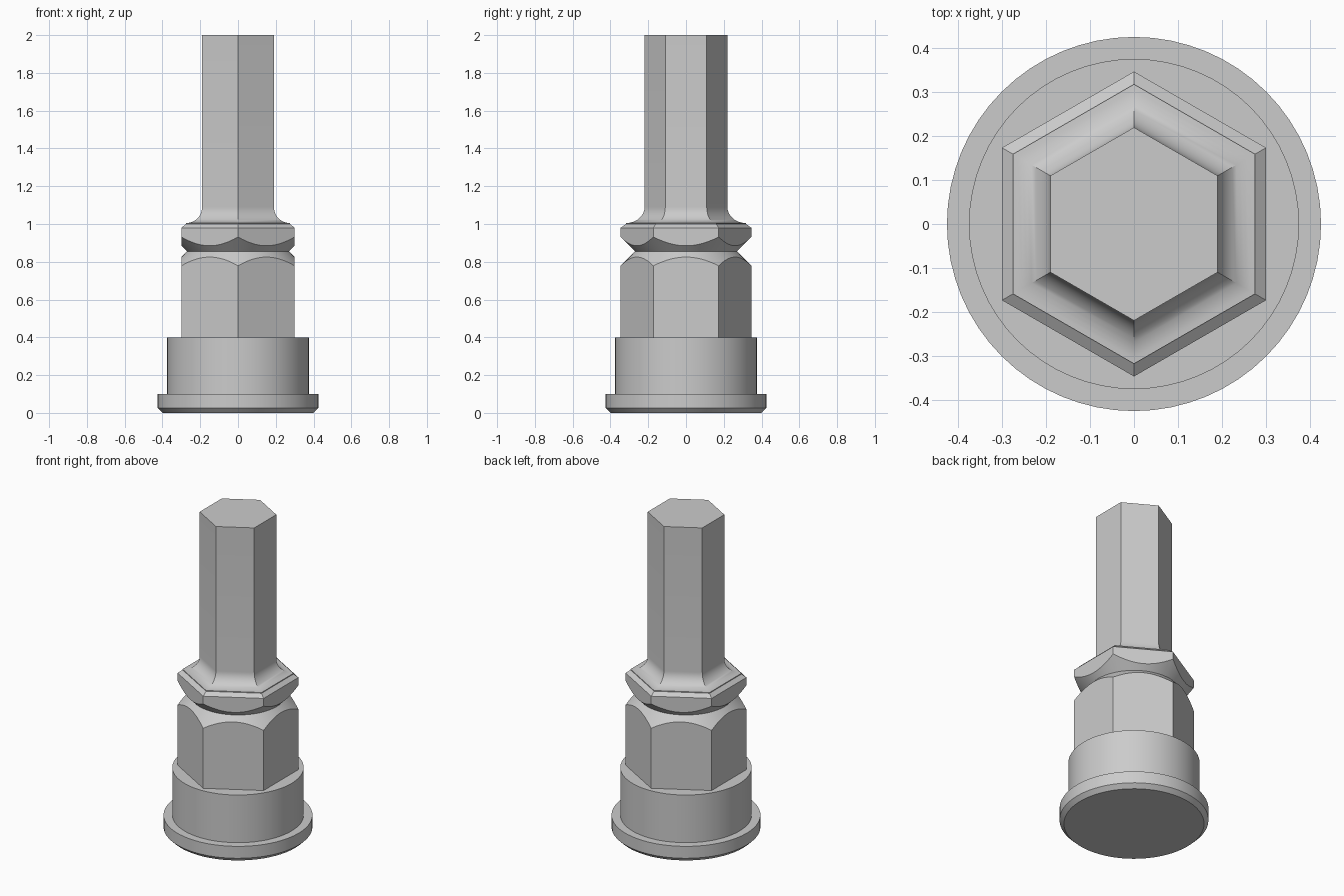
import bpy, bmesh
from math import sin, cos, pi, radians

cube = bpy.data.objects.get("Cube")
if cube:
    bpy.data.objects.remove(cube, do_unlink=True)

steel = bpy.data.materials.new("grey_steel")
steel.use_nodes = True
GREY = (0.6, 0.6, 0.6, 1)
steel.diffuse_color = GREY
steel.node_tree.nodes["Principled BSDF"].inputs["Base Color"].default_value = GREY


def loft(name, profile, sides, start=0.0, closed=False):
    """Stack regular rings of (radius, z); cap the ends or close the loop."""
    bm = bmesh.new()
    rings = [[bm.verts.new((r * cos(start + 2 * pi * i / sides),
                            r * sin(start + 2 * pi * i / sides), z))
              for i in range(sides)] for r, z in profile]
    pairs = list(zip(rings, rings[1:]))
    if closed:
        pairs.append((rings[-1], rings[0]))
    else:
        bm.faces.new(rings[0][::-1])
        bm.faces.new(rings[-1])
    for low, high in pairs:
        for i in range(sides):
            j = (i + 1) % sides
            bm.faces.new((low[i], low[j], high[j], high[i]))
    bmesh.ops.recalc_face_normals(bm, faces=bm.faces)
    mesh = bpy.data.meshes.new(name)
    bm.to_mesh(mesh)
    bm.free()
    mesh.materials.append(steel)
    obj = bpy.data.objects.new(name, mesh)
    bpy.context.collection.objects.link(obj)
    return obj


def activate(obj):
    bpy.ops.object.select_all(action='DESELECT')
    obj.select_set(True)
    bpy.context.view_layer.objects.active = obj


# Round base: chamfered flange with a collar above it
base = loft("round_base", [(0.40, 0), (0.425, 0.025), (0.425, 0.10),
                           (0.375, 0.10), (0.375, 0.40)], 64)

# Hexagonal body, chamfered shoulder, concave fillet and shank (flat-to-centre sizes)
FILLET = 0.085
hex_profile = [(0.30, 0.40), (0.30, 0.98), (0.275, 1.0)]
for k in range(13):
    a = pi / 2 * k / 12
    hex_profile.append((0.275 - FILLET * sin(a), 1.005 + FILLET * (1 - cos(a))))
hex_profile.append((0.19, 2.0))
shank = loft("hex_shank", [(r / cos(pi / 6), z) for r, z in hex_profile], 6, pi / 2)

# V-groove turned around the body
groove = loft("groove_cutter", [(0.27, 0.855), (0.40, 0.725), (0.40, 0.985)],
              96, closed=True)
cut = shank.modifiers.new("groove", 'BOOLEAN')
cut.operation = 'DIFFERENCE'
cut.solver = 'EXACT'
cut.object = groove
activate(shank)
bpy.ops.object.modifier_apply(modifier=cut.name)
bpy.data.objects.remove(groove, do_unlink=True)

for part in (base, shank):
    activate(part)
    bpy.ops.object.shade_smooth_by_angle(angle=radians(30))
